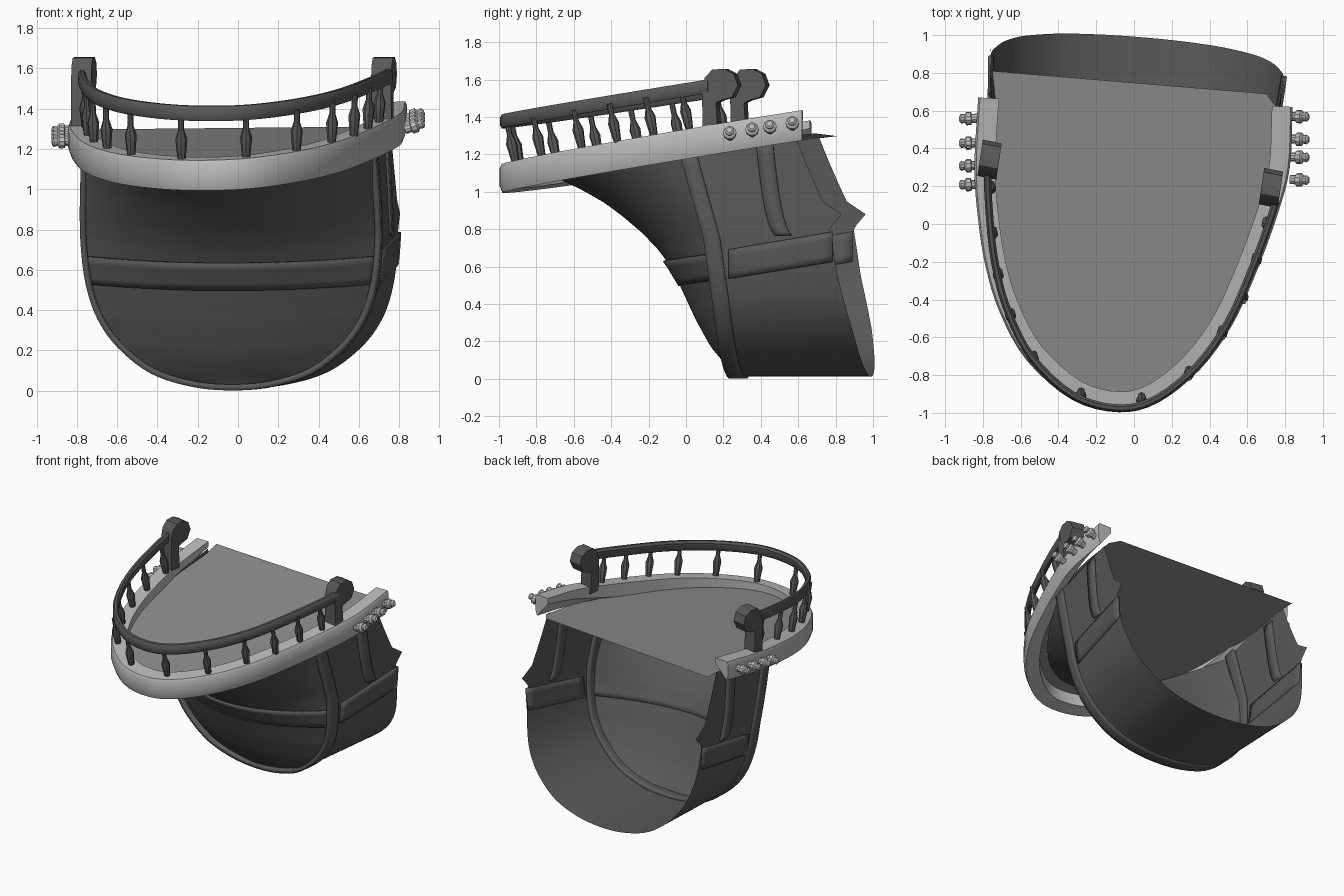
import bpy, bmesh, math
from mathutils import Vector

if "Cube" in bpy.data.objects:
    bpy.data.objects.remove(bpy.data.objects["Cube"])

def material(name, g):
    m = bpy.data.materials.new(name)
    m.diffuse_color = (g, g, g, 1)
    m.use_nodes = True
    m.node_tree.nodes["Principled BSDF"].inputs["Base Color"].default_value = m.diffuse_color
    return m
DARK, MID, LIGHT = material("dark", .1), material("mid", .27), material("light", .5)

def make(name, verts, faces, mat, solid=0, smooth=True):
    me = bpy.data.meshes.new(name)
    me.from_pydata([tuple(v) for v in verts], [], faces)
    bm = bmesh.new()
    bm.from_mesh(me)
    bmesh.ops.recalc_face_normals(bm, faces=bm.faces)
    bm.to_mesh(me)
    bm.free()
    ob = bpy.data.objects.new(name, me)
    bpy.context.collection.objects.link(ob)
    me.materials.append(mat)
    if solid:
        md = ob.modifiers.new("thickness", 'SOLIDIFY')
        md.thickness, md.offset = solid, 0
    if smooth:
        bpy.ops.object.select_all(action='DESELECT')
        ob.select_set(True)
        bpy.context.view_layer.objects.active = ob
        bpy.ops.object.shade_smooth_by_angle(angle=math.radians(35))
    return ob

def spline(pts, t):
    f = min(max(t, 0), 1) * (len(pts) - 1)
    i = min(int(f), len(pts) - 2)
    f -= i
    b, c = Vector(pts[i]), Vector(pts[i + 1])
    a = Vector(pts[i - 1]) if i else 2 * b - c
    d = Vector(pts[i + 2]) if i + 2 < len(pts) else 2 * c - b
    return b + .5 * f * (c - a + f * (2 * a - 5 * b + 4 * c - d + f * (3 * (b - c) + d - a)))

def table(pts, z):
    for (z0, a), (z1, b) in zip(pts, pts[1:]):
        if z <= z1:
            return a + (b - a) * max(0, (z - z0) / (z1 - z0))
    return pts[-1][1]

def grid(name, f, nu, nv, mat, solid=0):
    v = [f(i / nu, j / nv) for i in range(nu + 1) for j in range(nv + 1)]
    n = nv + 1
    q = [(i * n + j, i * n + j + 1, (i + 1) * n + j + 1, (i + 1) * n + j) for i in range(nu) for j in range(nv)]
    return make(name, v, q, mat, solid)

def sweep(name, rings, mat):
    k = len(rings[0])
    f = [(i * k + j, i * k + (j + 1) % k, (i + 1) * k + (j + 1) % k, (i + 1) * k + j)
         for i in range(len(rings) - 1) for j in range(k)]
    f += [tuple(range(k)), tuple(range((len(rings) - 1) * k, len(rings) * k))]
    return make(name, [p for r in rings for p in r], f, mat)

def lathe(name, base, tip, prof, mat, n=8):
    base, tip = Vector(base), Vector(tip)
    q = (tip - base).to_track_quat('Z', 'Y')
    L = (tip - base).length
    return sweep(name, [[base + q @ Vector((r * math.cos(a * math.tau / n), r * math.sin(a * math.tau / n), h * L))
                         for a in range(n)] for h, r in prof], mat)

# Hull: U section lofted from the stern edge to the broken forward edge
half = [(0, .012), (.2, .03), (.4, .095), (.56, .22), (.66, .36), (.715, .52), (.74, .7), (.745, .9), (.735, 1.2)]
section = [(-w, z) for w, z in half[:0:-1]] + half
stern = [(0, .28), (.15, .265), (.4, .245), (.75, .2), (1.2, .07)]
fore = [(0, .995), (.26, .945), (.55, .875), (.8, .835), (.87, .9), (.93, .8), (1.06, .73), (1.2, .65)]
centre = [(.03, .26), (.1, .195), (.17, .136), (.315, .056), (.51, -.035), (.615, -.09), (.7, -.155),
          (.786, -.24), (.87, -.34), (.94, -.435), (1, -.54), (1.05, -.64), (1.11, -.8)]

def hull(t, y, off=0):
    p = spline(section, t)
    d = (spline(section, t + .004) - spline(section, t - .004)).normalized()
    x, z = p.x + d.y * off, p.y - d.x * off
    return Vector((x * (1 + .08 * (y - .25)), y, z + .15 * y * max(0, z / 1.2) ** 8))

def edge(tab, t):
    return table(tab, spline(section, t).y)

def place(ob):
    ob.rotation_euler.z = math.radians(-4.7)
    ob.location.x = -.05

def shell(t, v):
    a, b = edge(stern, t), edge(fore, t)
    return hull(t, a + (b - a) * v)
place(grid("hull_shell", shell, 128, 10, DARK))
place(grid("stern_trim", lambda t, v: hull(t, edge(stern, t) - .045 + .09 * v, -.004), 80, 3, DARK, .03))

# Raised side bands and ribs, both sides
for side in (0, 1):
    m = lambda t: 1 - t if side else t
    place(grid("side_band", lambda u, v: hull(m((13.1 + .85 * v + .5 * u) / 16), .29 + (.54 if side else .56) * u, .003),
               10, 4, DARK, .02))
    place(grid("side_rib", lambda u, v: hull(m((14.35 + 1.6 * u) / 16), .54 - .1 * u ** .7 + .09 * v, .003), 14, 2, DARK, .018))

# Overhanging stern panel with its moulding
def panel(u, z, off=0):
    u = 2 * u - 1
    zz = z + .06 * u * u * z
    s, c = table(stern, zz), table(centre, z)
    w = table([(b, a) for a, b in half], zz)
    return Vector((w * u, s - (s - c) * (1 - u * u) - off, zz))
place(grid("stern_panel", lambda u, v: panel(u, .02 + 1.09 * v), 32, 40, DARK))
place(grid("stern_moulding", lambda u, v: panel(u, .5 + .13 * v, .002 + .012 * v), 32, 4, DARK, .014))

# Tilted balcony rim
plan = [(-.825, .67), (-.845, .3), (-.825, .02), (-.785, -.23), (-.71, -.47), (-.57, -.72), (-.33, -.93), (-.08, -.997),
        (.13, -.945), (.35, -.77), (.52, -.535), (.65, -.25), (.76, .05), (.825, .3), (.84, .62)]

def rim(t, inset):
    p = spline(plan, t)
    d = (spline(plan, t + .005) - spline(plan, t - .005)).normalized()
    return Vector((p.x - d.y * inset, p.y + d.x * inset))

def top(p):
    return 1.305 + .158 * p.y + .04 * p.x

def rim_ring(t):
    r = []
    low = .1 * abs(2 * t - 1) ** 2
    for inset, h in ((.01, 0), (0, .02), (0, .1), (.015, .142), (.11, .142 - low), (.11, 0)):
        p = rim(t, inset)
        r.append((p.x, p.y, top(p) - h - (.02 * t if .09 < h and inset < .1 else 0)))
    return r
sweep("balcony_rim", [rim_ring(i / 56) for i in range(57)], LIGHT)

# Deck
outline = [rim(i / 40, .09) for i in range(41)] + [Vector((.7, .69)), Vector((-.75, .81))]
make("deck", [(p.x, p.y, 1.215 + .12 * p.y + .02 * p.x) for p in outline], [tuple(range(len(outline)))], MID, 0, False)

# Handrail, drawn in towards the left post
def rail_ring(t):
    r = []
    for inset, h in ((.002, -.02), (.002, .02), (.012, .037), (.03, .037), (.042, .02), (.042, -.02), (.03, -.037), (.012, -.037)):
        p = rim(t, inset + .05 * max(0, 1 - t / .4))
        r.append((p.x * .99, p.y, 1.53 + .155 * p.y + .02 * p.x + h))
    return r
sweep("handrail", [rail_ring(.075 + i * .8 / 48) for i in range(49)], DARK)

# Balusters
spots = [(-.755, .21), (-.745, -.03), (-.715, -.25), (-.65, -.465), (-.53, -.69), (-.28, -.885), (.04, -.91),
         (.29, -.77), (.465, -.555), (.575, -.365), (.645, -.17), (.7, .02)]
for x, y in spots:
    z = top(Vector((x, y)))
    lathe("baluster", (x, y, z - .01), (x * 1.01, y - .045, z + .2),
          [(0, .02), (.1, .022), (.5, .03), (.72, .015), (1, .015)], DARK)

# Scrolled end posts
prof = [(0, -.02), (.08, -.02), (.07, .14), (.1, .155), (.155, .17), (.187, .235), (.165, .295),
        (.115, .322), (.05, .318), (.01, .275), (-.005, .2)]
for x, y, dz in ((-.765, .25, 0), (.725, .1, 0)):
    sweep("end_post", [[(x + s * .05 + .15 * (a - .09), y + a - s * .01, 1.335 + b + dz) for a, b in prof]
                       for s in (-1, 1)], DARK)

# Knobs on the rim ends
knob = [(0, .024), (.3, .024), (.34, .035), (.6, .036), (.7, .022), (.9, .026), (1, .015)]
for sx, ys in ((1, (.57, .45, .355, .235)), (-1, (.56, .43, .31, .21))):
    for y in ys:
        z = top(Vector((sx * .84, y))) - (.065 if sx > 0 else .05)
        lathe("rim_knob", (sx * .83, y, z - .015), (sx * .925, y - .003, z + (.02 if sx > 0 else -.02)), knob, LIGHT, 10)
